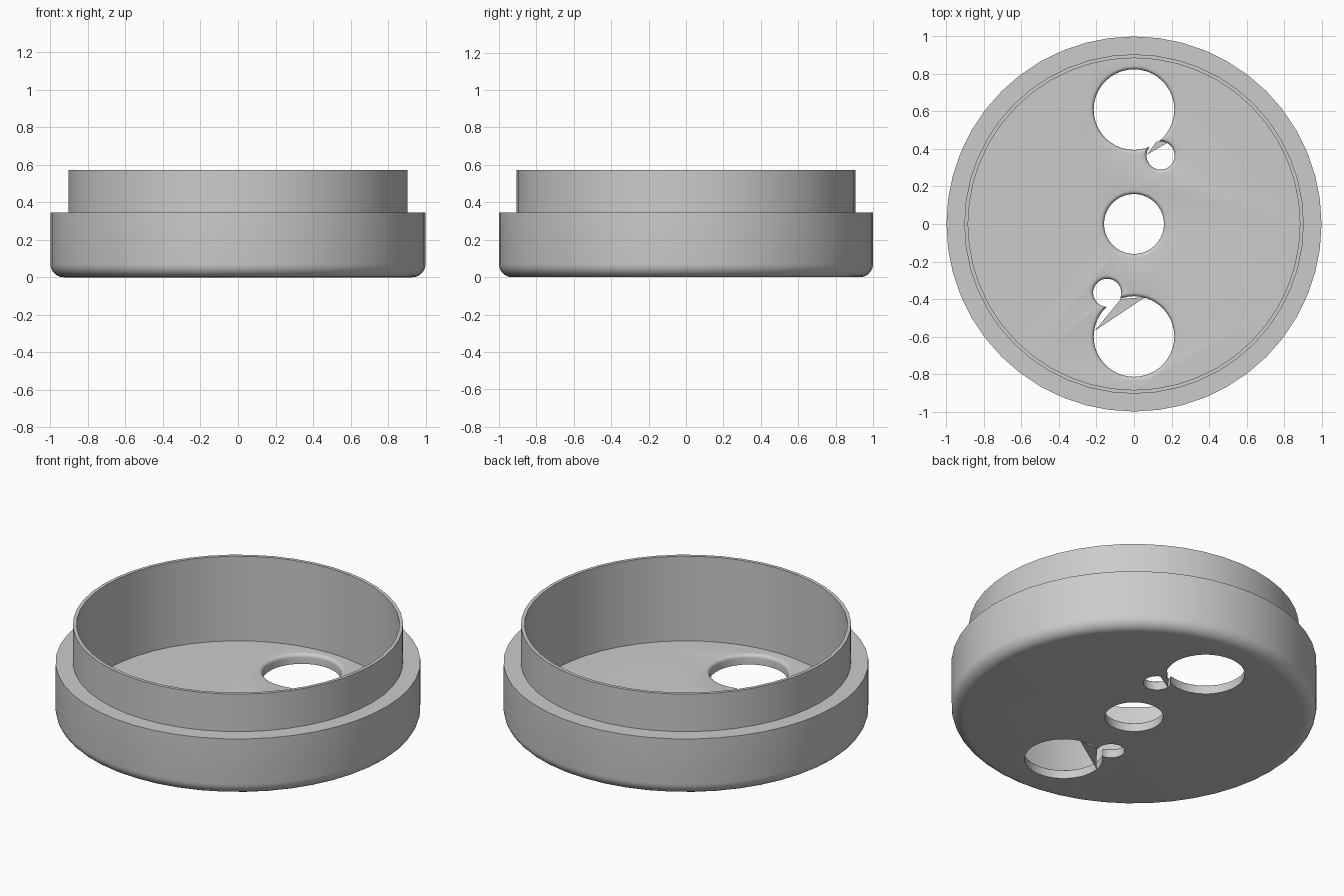
import bpy, bmesh
from math import sin, cos, pi, radians

cube = bpy.data.objects.get("Cube")
if cube:
    bpy.data.objects.remove(cube, do_unlink=True)

grey = bpy.data.materials.new("plain grey")
grey.use_nodes = True
colour = (0.6, 0.6, 0.6, 1)
grey.diffuse_color = colour
grey.node_tree.nodes["Principled BSDF"].inputs["Base Color"].default_value = colour

FLOOR = 0.06


def make_object(name, bm):
    bmesh.ops.recalc_face_normals(bm, faces=bm.faces)
    mesh = bpy.data.meshes.new(name)
    bm.to_mesh(mesh)
    bm.free()
    mesh.materials.append(grey)
    obj = bpy.data.objects.new(name, mesh)
    bpy.context.collection.objects.link(obj)
    return obj


def lathe(name, profile, segments, x=0, y=0):
    """Revolve an open profile of (radius, z) and cap both ends."""
    bm = bmesh.new()
    rings = []
    for r, z in profile:
        angles = [2 * pi * i / segments for i in range(segments)]
        rings.append([bm.verts.new((x + r * cos(a), y + r * sin(a), z)) for a in angles])
    for low, high in zip(rings, rings[1:]):
        for i in range(segments):
            j = (i + 1) % segments
            bm.faces.new((low[i], low[j], high[j], high[i]))
    bm.faces.new(rings[0])
    bm.faces.new(rings[-1])
    return make_object(name, bm)


def arc(r, z, radius, start, end, steps):
    """Points on a quarter round, angles in degrees."""
    angles = [radians(start + (end - start) * i / steps) for i in range(steps + 1)]
    return [(r + radius * cos(a), z + radius * sin(a)) for a in angles]


def activate(obj):
    bpy.ops.object.select_all(action='DESELECT')
    obj.select_set(True)
    bpy.context.view_layer.objects.active = obj


# Cap body: rounded base, stepped collar, thin rim and recessed floor
body_profile = arc(0.93, 0.07, 0.07, -90, 0, 7) + [
    (1.0, 0.345), (0.905, 0.345), (0.905, 0.572), (0.885, 0.572), (0.885, FLOOR)]
body = lathe("cap_body", body_profile, 48)

# Floor holes, eased at the upper edge
holes = [(0, 0, 0.16), (0, 0.61, 0.215), (0, -0.6, 0.215),
         (0.142, 0.365, 0.075), (-0.143, -0.367, 0.075)]
EASE = 0.02
for x, y, r in holes:
    profile = [(r, -0.1)] + arc(r + EASE, FLOOR - EASE, EASE, 180, 90, 4)
    profile.append((r + EASE, FLOOR + 0.1))
    cutter = lathe("hole_cutter", profile, 40, x, y)
    cutter.hide_render = True
    activate(body)
    cut = body.modifiers.new("hole", 'BOOLEAN')
    cut.operation = 'DIFFERENCE'
    cut.solver = 'EXACT'
    cut.object = cutter
    bpy.ops.object.modifier_apply(modifier=cut.name)
    bpy.data.objects.remove(cutter, do_unlink=True)

activate(body)
bpy.ops.object.shade_smooth_by_angle(angle=radians(35))

# Thin webs where the small holes meet the large ones
webs = {"front_web": [(-0.21, -0.57), (0.06, -0.39), (-0.07, -0.4)],
        "back_web": [(0.07, 0.37), (0.19, 0.44), (0.12, 0.44)]}
for name, corners in webs.items():
    bm = bmesh.new()
    face = bm.faces.new([bm.verts.new((x, y, 0.001)) for x, y in corners])
    lifted = bmesh.ops.extrude_face_region(bm, geom=[face])["geom"]
    top = [v for v in lifted if isinstance(v, bmesh.types.BMVert)]
    bmesh.ops.translate(bm, verts=top, vec=(0, 0, 0.003))
    make_object(name, bm)
